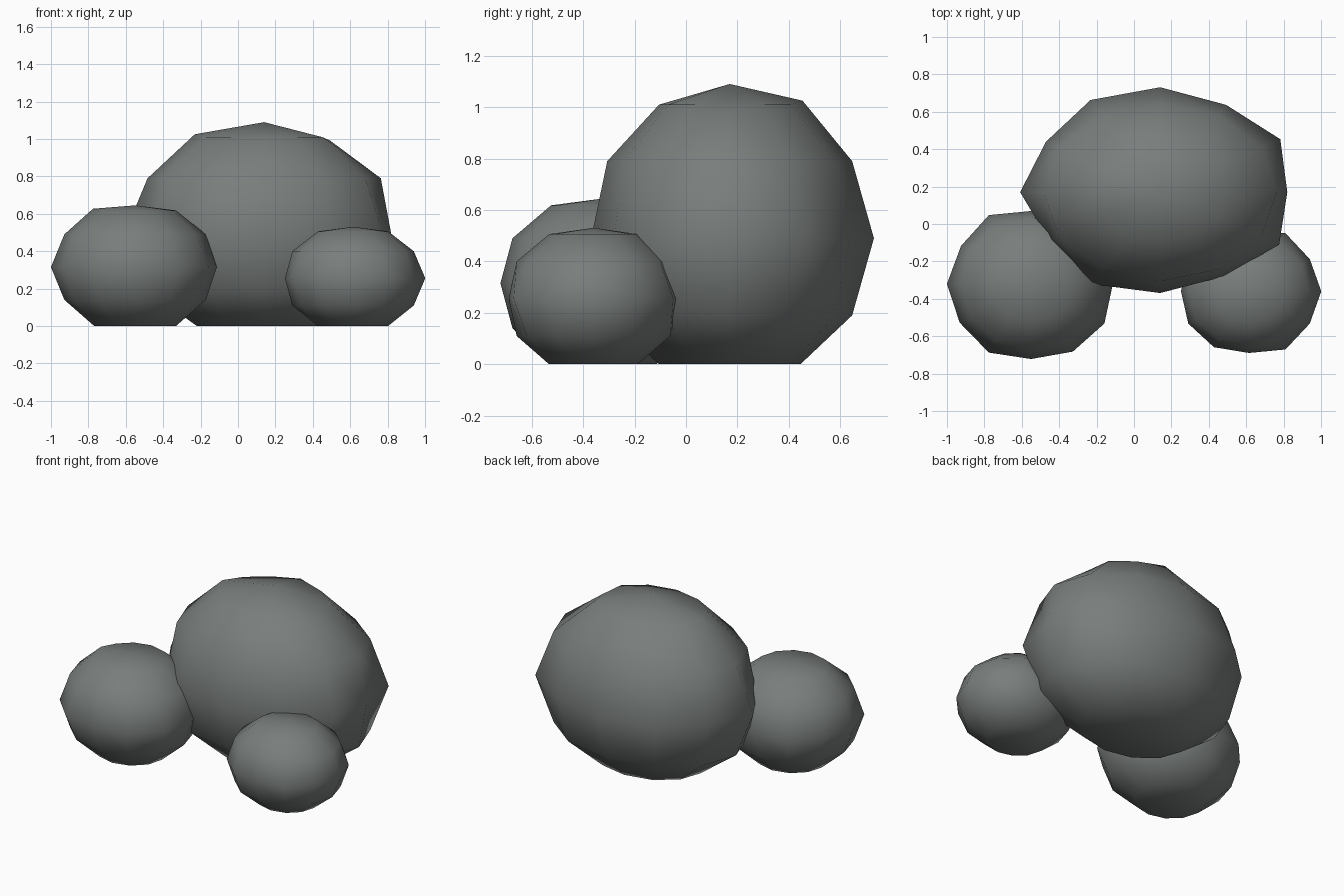
import bpy, bmesh, math

if "Cube" in bpy.data.objects:
    bpy.data.objects.remove(bpy.data.objects["Cube"])

stone = bpy.data.materials.new("grey stone")
stone.diffuse_color = (0.19, 0.208, 0.2, 1)
stone.use_nodes = True
stone.node_tree.nodes["Principled BSDF"].inputs["Base Color"].default_value = stone.diffuse_color

SEGMENTS, RINGS = 12, 6


def boulder(name, centre, radii, waist, top=1.0, upper=None):
    """Lumpy 12 x 6 sphere, flattened on the ground.
    waist: equator swelling for each segment, upper: swelling of single (ring, segment) points."""
    upper = upper or {}
    bm = bmesh.new()

    def point(ring, seg):
        phi = math.pi * ring / RINGS
        a = 2 * math.pi * seg / SEGMENTS
        k = waist[seg] if ring == RINGS // 2 else upper.get((ring, seg), 1.0)
        if ring == 0:
            k = top
        x = centre[0] + radii[0] * k * math.sin(phi) * math.cos(a)
        y = centre[1] + radii[1] * k * math.sin(phi) * math.sin(a)
        z = centre[2] + radii[2] * k * math.cos(phi)
        if ring >= RINGS - 1:
            z = 0.0  # resting face
        return bm.verts.new((x, y, max(z, 0.0)))

    pole = point(0, 0)
    base = point(RINGS, 0)
    rows = [[point(r, s) for s in range(SEGMENTS)] for r in range(1, RINGS)]
    for s in range(SEGMENTS):
        n = (s + 1) % SEGMENTS
        bm.faces.new((pole, rows[0][s], rows[0][n]))
        for a, b in zip(rows, rows[1:]):
            bm.faces.new((a[s], b[s], b[n], a[n]))
        bm.faces.new((base, rows[-1][n], rows[-1][s]))
    bmesh.ops.recalc_face_normals(bm, faces=bm.faces)
    for f in bm.faces:
        f.smooth = True
    mesh = bpy.data.meshes.new(name)
    bm.to_mesh(mesh)
    bm.free()
    mesh.materials.append(stone)
    obj = bpy.data.objects.new(name, mesh)
    bpy.context.collection.objects.link(obj)
    return obj


# Large boulder at the back
boulder("large_boulder", (0.14, 0.17, 0.49), (0.72, 0.55, 0.60),
        [0.944, 1.03, 0.98, 1.02, 1.035, 0.98, 1.04, 0.95, 1.03, 0.98, 0.945, 1.02],
        upper={(1, 0): 0.97, (1, 6): 1.03, (1, 3): 1.03})

# Medium boulder, front left
boulder("medium_boulder", (-0.55, -0.32, 0.315), (0.437, 0.41, 0.35),
        [1.0, 1.0, 1.02, 0.95, 1.035, 0.99, 1.03, 1.01, 1.035, 0.98, 1.02, 1.035],
        top=0.943, upper={(1, 6): 1.03})

# Small boulder, front right
boulder("small_boulder", (0.615, -0.36, 0.255), (0.375, 0.345, 0.29),
        [1.03, 1.0, 1.04, 0.96, 1.0, 1.0, 0.97, 1.0, 1.0, 0.955, 1.04, 1.0],
        top=0.95)
